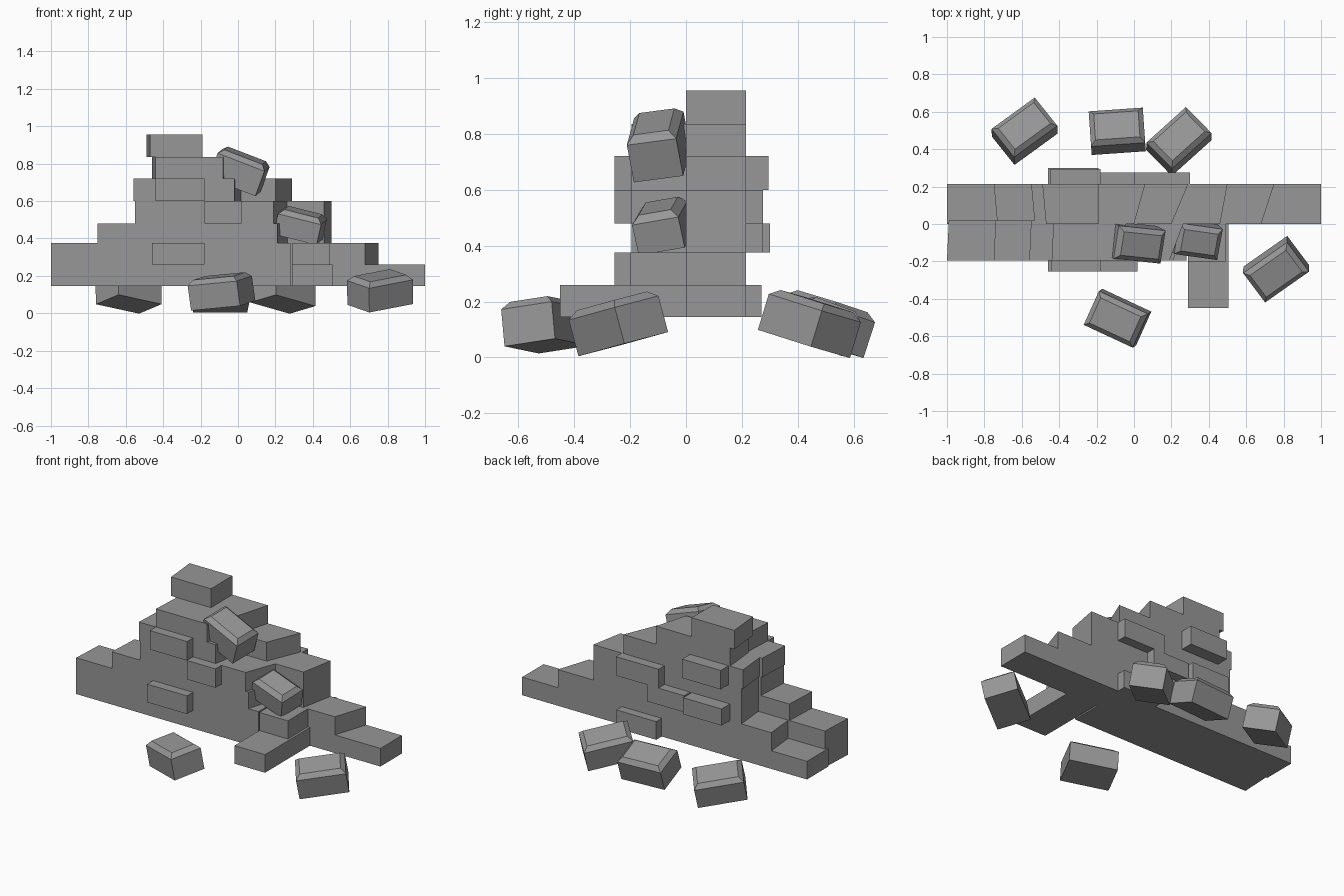
import bpy, bmesh
from math import radians
from mathutils import Euler

cube = bpy.data.objects.get("Cube")
if cube:
    bpy.data.objects.remove(cube, do_unlink=True)

stone = bpy.data.materials.new("grey_stone")
stone.use_nodes = True
colour = (0.31, 0.31, 0.31, 1)
stone.diffuse_color = colour
stone.node_tree.nodes["Principled BSDF"].inputs["Base Color"].default_value = colour

LEVELS = [0.145, 0.26, 0.375, 0.48, 0.6, 0.72, 0.835, 0.955]


def finish(name, bm):
    bmesh.ops.recalc_face_normals(bm, faces=bm.faces)
    mesh = bpy.data.meshes.new(name)
    bm.to_mesh(mesh)
    bm.free()
    mesh.materials.append(stone)
    obj = bpy.data.objects.new(name, mesh)
    bpy.context.collection.objects.link(obj)
    return obj


def course(name, row, left, right, y0, y1, skew_left=0, skew_right=0):
    """One course of masonry; the ends are skewed towards the rear."""
    plan = [(left, y0), (right, y0), (right + skew_right, y1), (left + skew_left, y1)]
    bm = bmesh.new()
    base = bm.faces.new([bm.verts.new((x, y, LEVELS[row])) for x, y in plan])
    top = bmesh.ops.extrude_face_region(bm, geom=[base])["geom"]
    height = LEVELS[row + 1] - LEVELS[row]
    bmesh.ops.translate(bm, vec=(0, 0, height),
                        verts=[v for v in top if isinstance(v, bmesh.types.BMVert)])
    bm.faces.ensure_lookup_table()
    if len(bm.faces) < 6:
        bm.faces.new([v for v in base.verts])
    return finish(name, bm)


def loose_brick(name, centre, angles, size=(0.29, 0.2, 0.16)):
    """Fallen brick with chamfered upper edges."""
    bm = bmesh.new()
    bmesh.ops.create_cube(bm, size=1)
    bmesh.ops.scale(bm, vec=size, verts=bm.verts)
    upper = [e for e in bm.edges if all(v.co.z > 0 for v in e.verts)]
    bmesh.ops.bevel(bm, geom=upper, offset=0.026, segments=1, affect='EDGES')
    obj = finish(name, bm)
    obj.location = centre
    obj.rotation_euler = Euler([radians(a) for a in angles], 'XYZ')
    return obj


# Front leaf of the broken wall: left end, right end, right end skew
front = [(-1, 0.28, 0), (-1, 0.28, 0), (-0.75, 0.21, 0.06),
         (-0.55, 0.19, 0.08), (-0.56, -0.02, 0.04), (-0.44, -0.08, 0.04)]
for i, (a, b, skew) in enumerate(front):
    course(f"front_course_{i + 1}", i, a, b, -0.195, 0.02, 0.01, skew)

# Rear leaf
rear = [(-1, 1, 0), (-0.73, 0.68, 0.07), (-0.52, 0.46, 0.04), (-0.52, 0.46, 0.04),
        (-0.53, 0.2, 0.09), (-0.44, 0.0, 0.06), (-0.47, -0.19, 0)]
for i, (a, b, skew) in enumerate(rear):
    course(f"rear_course_{i + 1}", i, a, b, 0, 0.215, -0.02 if i else 0, skew)

# Broken return wall on the front
course("return_wall_lower", 0, 0.29, 0.505, -0.45, 0.02)
course("return_wall_upper", 1, 0.29, 0.49, -0.2, 0.02)

# Bricks standing proud of both faces: row, left, right, depth
for i, (row, a, b) in enumerate([(4, -0.44, -0.18), (3, -0.18, 0.02), (1, -0.46, -0.18)]):
    course(f"proud_front_brick_{i + 1}", row, a, b, -0.255, -0.15)
for i, (row, a, b, y) in enumerate([(4, -0.45, -0.18, 0.295), (3, 0.0, 0.3, 0.275),
                                    (2, -0.46, -0.19, 0.3), (2, -0.18, 0.08, 0.275),
                                    (0, 0.02, 0.3, 0.27)]):
    course(f"proud_rear_brick_{i + 1}", row, a, b, 0.15, y)

# Loose bricks lodged in the ruin and lying around it
loose_brick("lodged_brick_high", (0.01, -0.1, 0.765), (8, 21, -6), (0.27, 0.18, 0.17))
loose_brick("lodged_brick_low", (0.335, -0.085, 0.475), (10, 14, -8), (0.24, 0.17, 0.14))
loose_brick("fallen_brick_rear_right", (-0.585, 0.5, 0.125), (-15, 10, 36))
loose_brick("fallen_brick_rear_middle", (-0.09, 0.5, 0.115), (-20, 0, 4))
loose_brick("fallen_brick_rear_left", (0.24, 0.445, 0.125), (-12, 12, 42))
loose_brick("fallen_brick_front", (-0.09, -0.505, 0.12), (8, -5, -25))
loose_brick("fallen_brick_side", (0.76, -0.245, 0.125), (12, -9, 35))
